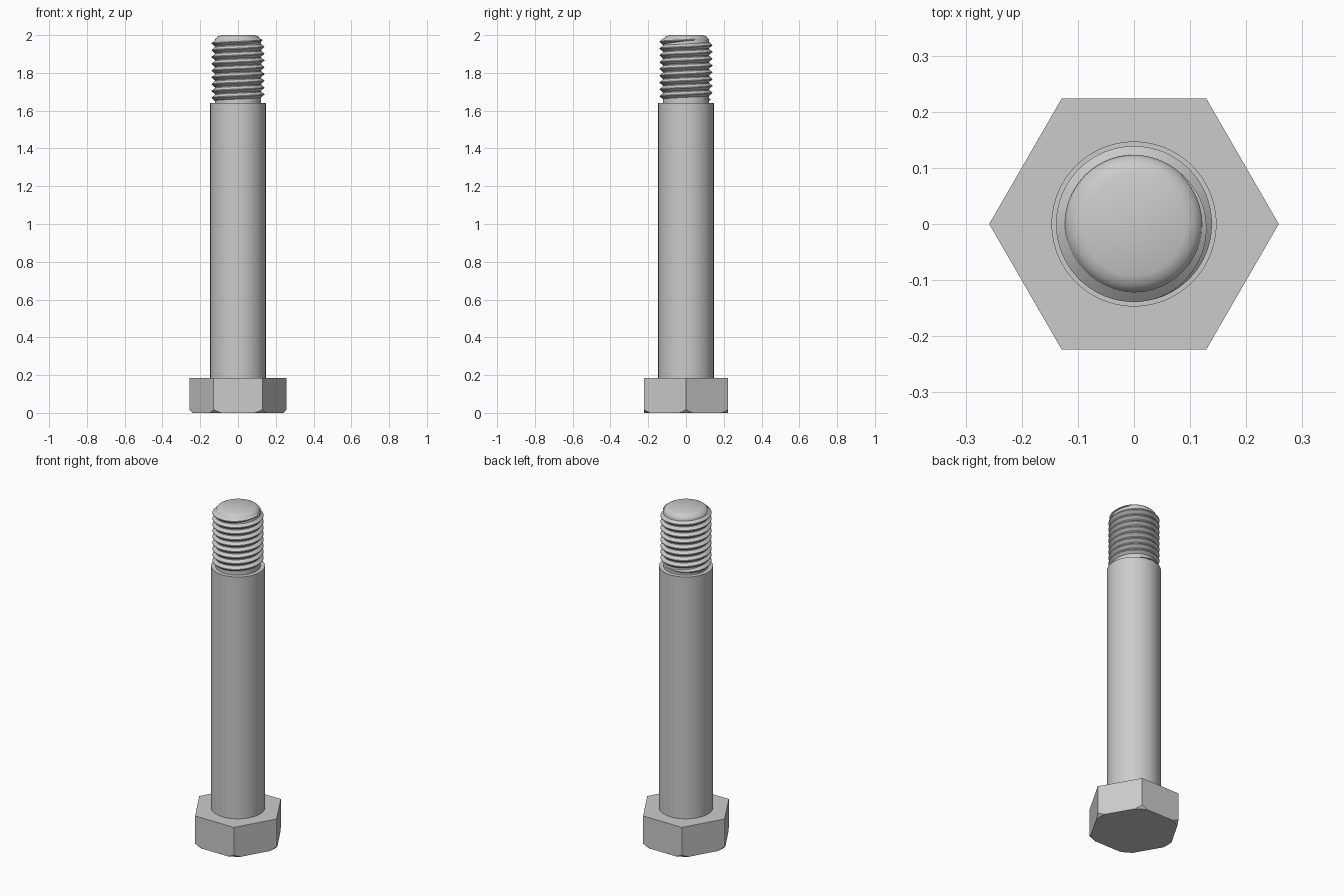
import bpy, bmesh
from math import pi, sin, cos, radians
from mathutils import Vector

if "Cube" in bpy.data.objects:
    bpy.data.objects.remove(bpy.data.objects["Cube"], do_unlink=True)

GREY = (0.6, 0.6, 0.6, 1)
steel = bpy.data.materials.new("grey steel")
steel.use_nodes = True
steel.diffuse_color = GREY
steel.node_tree.nodes["Principled BSDF"].inputs["Base Color"].default_value = GREY


def finish(bm, name, angle=30):
    """Turn a bmesh into a named, shaded object."""
    bmesh.ops.recalc_face_normals(bm, faces=bm.faces)
    mesh = bpy.data.meshes.new(name)
    bm.to_mesh(mesh)
    bm.free()
    mesh.materials.append(steel)
    ob = bpy.data.objects.new(name, mesh)
    bpy.context.collection.objects.link(ob)
    bpy.ops.object.select_all(action="DESELECT")
    ob.select_set(True)
    bpy.context.view_layer.objects.active = ob
    bpy.ops.object.shade_smooth_by_angle(angle=radians(angle))
    return ob


def lathe(name, profile, segments=96):
    """Closed solid of revolution from (radius, height) points."""
    bm = bmesh.new()
    rings = [[bm.verts.new((r * cos(2 * pi * i / segments), r * sin(2 * pi * i / segments), z))
              for i in range(segments)] for r, z in profile]
    for a, b in zip(rings, rings[1:]):
        for i in range(segments):
            j = (i + 1) % segments
            bm.faces.new((a[i], a[j], b[j], b[i]))
    bm.faces.new(rings[0])
    bm.faces.new(rings[-1])
    return finish(bm, name)


# Hexagonal head, lower corners trimmed along a cone
HEAD_TOP, HEAD_R, TRIM_R = 0.185, 0.258, 0.24
bm = bmesh.new()
base = bm.faces.new([bm.verts.new((HEAD_R * cos(k * pi / 3), HEAD_R * sin(k * pi / 3), 0))
                     for k in range(6)])
top = bmesh.ops.extrude_face_region(bm, geom=[base], use_keep_orig=True)
bmesh.ops.translate(bm, vec=(0, 0, HEAD_TOP),
                    verts=[v for v in top["geom"] if isinstance(v, bmesh.types.BMVert)])
for k in range(6):
    for offset in (-6, 0, 6):
        a = radians(60 * k + offset)
        out = Vector((cos(a), sin(a), 0))
        bmesh.ops.bisect_plane(bm, geom=bm.verts[:] + bm.edges[:] + bm.faces[:], dist=1e-6,
                               plane_co=out * TRIM_R, plane_no=out - Vector((0, 0, 1)),
                               clear_outer=True)
        bmesh.ops.holes_fill(bm, edges=[e for e in bm.edges if e.is_boundary], sides=0)
finish(bm, "hex_head", 20)

# Plain shank
SHANK_TOP = 1.64
lathe("shank", [(0.147, HEAD_TOP - 0.01), (0.147, SHANK_TOP)])

# Threaded core with a rounded tip
ROOT, CREST = 0.123, 0.139
lathe("thread_core", [(ROOT, SHANK_TOP - 0.01), (ROOT, 1.972), (0.119, 1.982),
                      (0.109, 1.992), (0.092, 2.0)])

# Helical thread ridge, fading into the core at both ends
PITCH, TURNS, STEPS = 0.036, 9, 64
bm = bmesh.new()
sections = []
for i in range(TURNS * STEPS + 1):
    turn = i / STEPS
    a = 2 * pi * turn + pi / 4
    fade = min(1, turn * 3, (TURNS - turn) * 3)
    z = SHANK_TOP + PITCH * (turn + 0.4)
    crest = ROOT + (CREST - ROOT) * fade
    half = PITCH * 0.48 * max(fade, 0.05)
    shape = [(ROOT - 0.002, -half), (crest, -0.002), (crest, 0.002), (ROOT - 0.002, half)]
    sections.append([bm.verts.new((r * cos(a), r * sin(a), z + dz)) for r, dz in shape])
for s, t in zip(sections, sections[1:]):
    for j in range(4):
        n = (j + 1) % 4
        bm.faces.new((s[j], s[n], t[n], t[j]))
bm.faces.new(sections[0])
bm.faces.new(sections[-1])
finish(bm, "thread_ridge")
